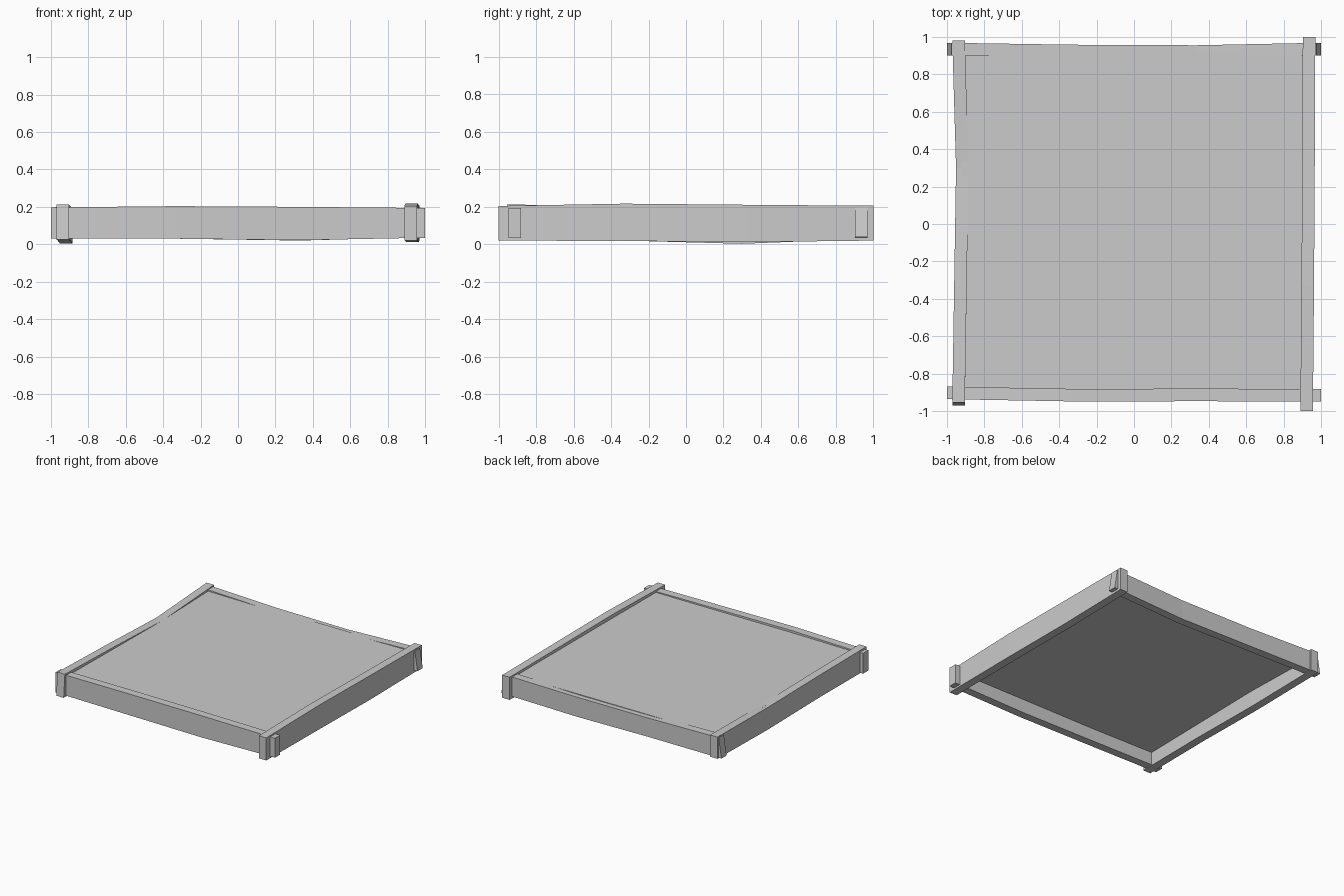
import bpy
import bmesh

cube = bpy.data.objects.get("Cube")
if cube:
    bpy.data.objects.remove(cube, do_unlink=True)

grey = bpy.data.materials.new("weathered_grey")
grey.use_nodes = True
colour = (0.6, 0.6, 0.6, 1)
grey.diffuse_color = colour
grey.node_tree.nodes["Principled BSDF"].inputs["Base Color"].default_value = colour


def beam(name, axis, sections, width=0.067, slant=(0, 0)):
    """Loft a rough beam; sections are (along, centre, bottom, top).
    Slant pulls the top edge of the first and last section inward."""
    bm = bmesh.new()
    rings = []
    for i, (along, centre, low, high) in enumerate(sections):
        shift = slant[0] if i == 0 else -slant[1] if i == len(sections) - 1 else 0
        ring = []
        for side, z, move in ((-1, low, 0), (1, low, 0), (1, high, shift), (-1, high, shift)):
            a, c = along + move, centre + side * width / 2
            ring.append(bm.verts.new((a, c, z) if axis == "x" else (c, a, z)))
        rings.append(ring)
    for first, second in zip(rings, rings[1:]):
        for j in range(4):
            k = (j + 1) % 4
            bm.faces.new((first[j], first[k], second[k], second[j]))
    bm.faces.new(rings[0])
    bm.faces.new(rings[-1])
    bmesh.ops.recalc_face_normals(bm, faces=bm.faces)
    mesh = bpy.data.meshes.new(name)
    bm.to_mesh(mesh)
    bm.free()
    mesh.materials.append(grey)
    obj = bpy.data.objects.new(name, mesh)
    bpy.context.collection.objects.link(obj)
    return obj


# Hand-hewn border beams, overlapping at the corners
beam("front_beam", "x", [(-1, -0.903, 0.03, 0.197), (-0.33, -0.915, 0.03, 0.204),
                         (0.33, -0.914, 0.022, 0.2), (1, -0.915, 0.035, 0.194)])
beam("back_beam", "x", [(-1, 0.935, 0.035, 0.2), (-0.33, 0.925, 0.03, 0.184),
                        (0.33, 0.922, 0.02, 0.181), (1, 0.935, 0.038, 0.197)],
     slant=(0.025, 0.025))
beam("right_beam", "y", [(-0.97, -0.938, 0.025, 0.213), (-0.33, -0.928, 0.02, 0.202),
                         (0.3, -0.918, 0.003, 0.186), (0.98, -0.938, 0.03, 0.208)],
     slant=(0.015, 0))
beam("left_beam", "y", [(-1, 0.923, 0.02, 0.205), (-0.33, 0.929, 0.018, 0.217),
                        (0.33, 0.933, 0.012, 0.211), (1, 0.936, 0.02, 0.206)])

# Flat board held inside the border
beam("centre_panel", "x", [(-0.92, 0, 0.135, 0.187), (0.93, 0, 0.135, 0.187)], width=1.83)
